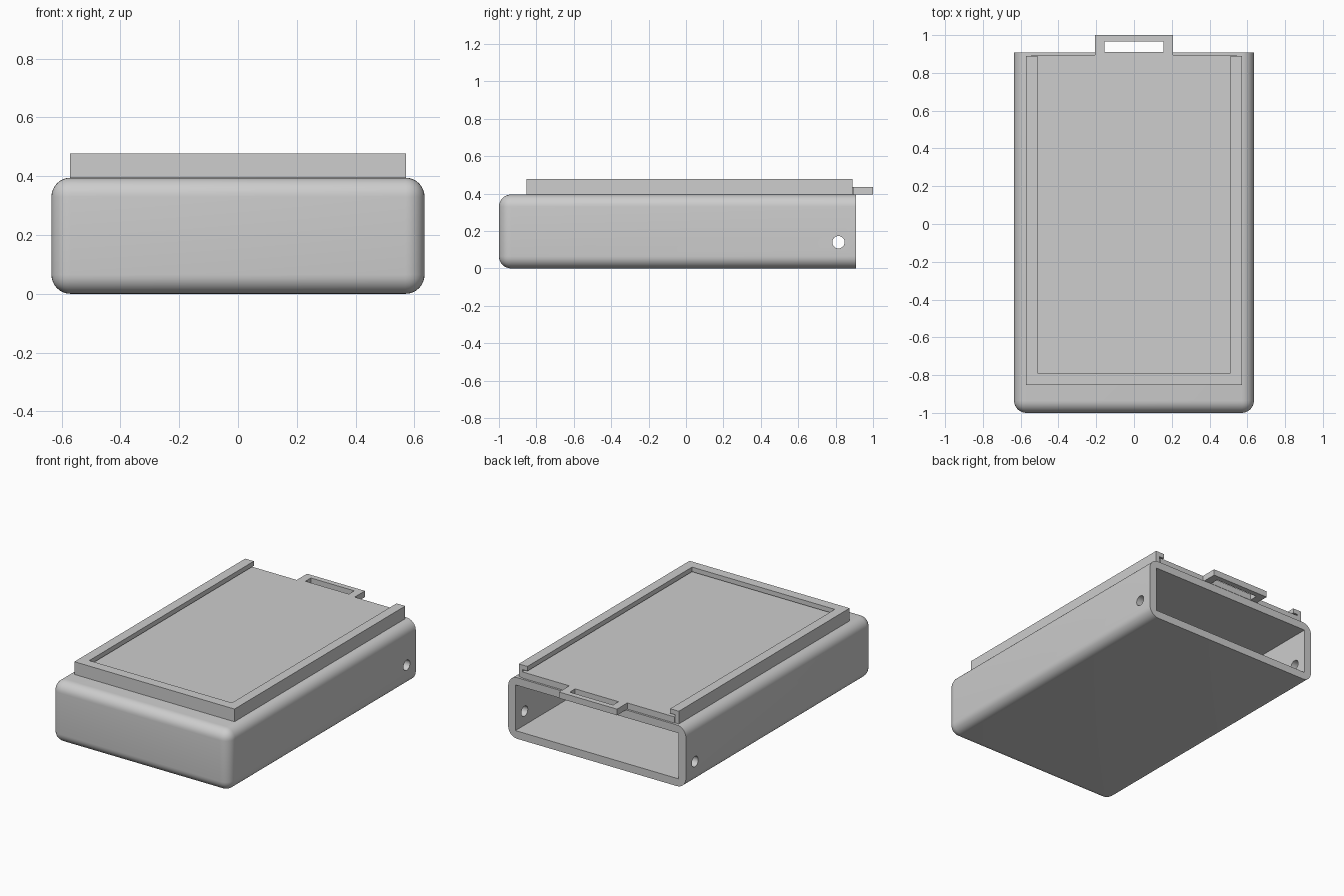
import bpy, bmesh, math
from mathutils import Matrix

if "Cube" in bpy.data.objects:
    bpy.data.objects.remove(bpy.data.objects["Cube"])

grey = bpy.data.materials.new("plain grey")
grey.diffuse_color = (0.61, 0.61, 0.61, 1)
grey.use_nodes = True
grey.node_tree.nodes["Principled BSDF"].inputs["Base Color"].default_value = grey.diffuse_color


def finish(name, bm):
    bmesh.ops.recalc_face_normals(bm, faces=bm.faces)
    mesh = bpy.data.meshes.new(name)
    bm.to_mesh(mesh)
    bm.free()
    mesh.materials.append(grey)
    ob = bpy.data.objects.new(name, mesh)
    bpy.context.collection.objects.link(ob)
    return ob


def prism(name, outline, z0, z1):
    """Extrude an xy outline from z0 up to z1."""
    bm = bmesh.new()
    face = bm.faces.new([bm.verts.new((x, y, z0)) for x, y in outline])
    top = bmesh.ops.extrude_face_region(bm, geom=[face])["geom"]
    bmesh.ops.translate(bm, vec=(0, 0, z1 - z0),
                        verts=[v for v in top if isinstance(v, bmesh.types.BMVert)])
    return finish(name, bm)


def box(name, x0, x1, y0, y1, z0, z1):
    return prism(name, [(x0, y0), (x1, y0), (x1, y1), (x0, y1)], z0, z1)


def u_shape(name, outer, inner, y_closed, y_inner, y_open, z0, z1):
    """Three-sided frame, open along y_open."""
    return prism(name, [(-outer, y_open), (-outer, y_closed), (outer, y_closed),
                        (outer, y_open), (inner, y_open), (inner, y_inner),
                        (-inner, y_inner), (-inner, y_open)], z0, z1)


def activate(ob):
    bpy.ops.object.select_all(action='DESELECT')
    ob.select_set(True)
    bpy.context.view_layer.objects.active = ob


def cut(ob, cutter):
    mod = ob.modifiers.new("cut", 'BOOLEAN')
    mod.operation = 'DIFFERENCE'
    mod.solver = 'EXACT'
    mod.object = cutter
    activate(ob)
    bpy.ops.object.modifier_apply(modifier=mod.name)
    bpy.data.objects.remove(cutter)


BACK, TOP = 0.908, 0.395

# Hollow body: every edge rounded except around the open back
body = box("body", -0.635, 0.635, -1, BACK, 0, TOP)
bm = bmesh.new()
bm.from_mesh(body.data)
edges = [e for e in bm.edges if min(v.co.y for v in e.verts) < 0]
bmesh.ops.bevel(bm, geom=edges, offset=0.065, segments=8, profile=0.5,
                affect='EDGES', clamp_overlap=True)
bm.to_mesh(body.data)
bm.free()

# Rectangular cavity
cut(body, box("cavity_cutter", -0.583, 0.583, -0.948, 1.2, 0.05, 0.345))

# Round hole through both side walls
bm = bmesh.new()
bmesh.ops.create_cone(bm, cap_ends=True, segments=32, radius1=0.033, radius2=0.033,
                      depth=2, matrix=Matrix.Translation((0, 0.815, 0.14))
                      @ Matrix.Rotation(math.pi / 2, 4, 'Y'))
cut(body, finish("hole_cutter", bm))
activate(body)
bpy.ops.object.shade_smooth_by_angle(angle=math.radians(35))

# Rail frame with an overhanging lip, open at the back
u_shape("rail_wall", 0.572, 0.545, -0.853, -0.825, 0.89, TOP, 0.447)
u_shape("rail_lip", 0.572, 0.51, -0.853, -0.79, 0.89, 0.447, 0.477)

# Flat sliding lid with a pull handle on its back edge
box("lid", -0.543, 0.543, -0.823, 0.895, TOP, 0.435)
u_shape("lid_handle", 0.207, 0.155, 1.0, 0.965, 0.895, TOP, 0.435)
box("handle_root", -0.155, 0.155, 0.895, 0.91, TOP, 0.435)
